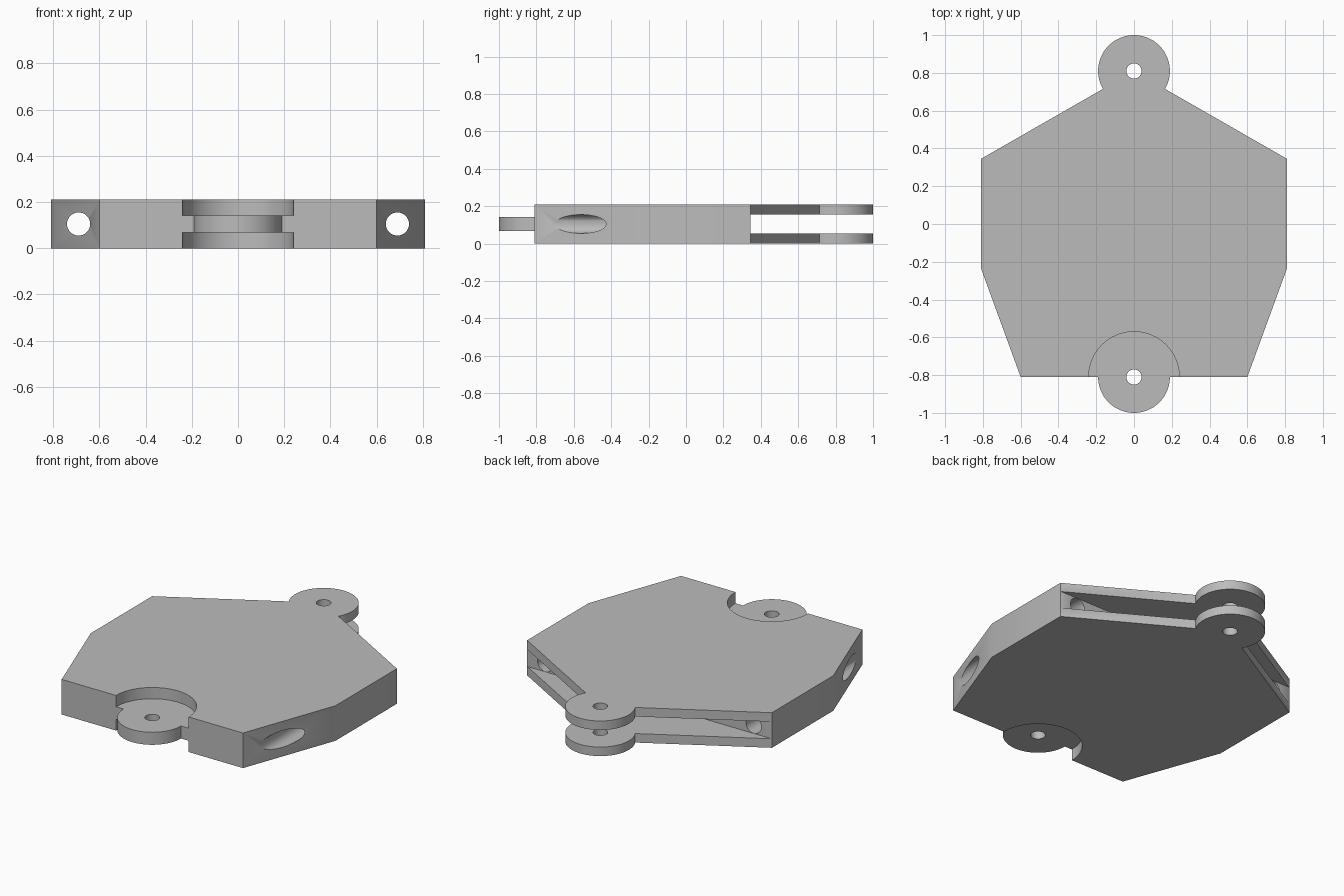
import bpy
import bmesh
import math

cube = bpy.data.objects.get("Cube")
if cube:
    bpy.data.objects.remove(cube, do_unlink=True)

HEIGHT = 0.21
MID = HEIGHT / 2
PIVOT = 0.81         # distance of each hinge pin from the centre
LUG = 0.19           # hinge lug radius
SHOULDER = 0.345     # where the sloping back edges begin

grey = bpy.data.materials.new("light grey")
grey.use_nodes = True
colour = (0.5, 0.5, 0.5, 1)
grey.diffuse_color = colour
grey.node_tree.nodes["Principled BSDF"].inputs["Base Color"].default_value = colour


def arc(cy, radius, start, end, steps):
    angles = [math.radians(start + (end - start) * i / steps) for i in range(steps + 1)]
    return [(radius * math.cos(a), cy + radius * math.sin(a)) for a in angles]


def prism(name, outline, z0, z1):
    """Extrude a counter-clockwise outline from z0 to z1."""
    bm = bmesh.new()
    base = bm.faces.new([bm.verts.new((x, y, z0)) for x, y in outline])
    top = bmesh.ops.extrude_face_region(bm, geom=[base], use_keep_orig=True)
    verts = [g for g in top["geom"] if isinstance(g, bmesh.types.BMVert)]
    bmesh.ops.translate(bm, verts=verts, vec=(0, 0, z1 - z0))
    bmesh.ops.recalc_face_normals(bm, faces=bm.faces)
    mesh = bpy.data.meshes.new(name)
    bm.to_mesh(mesh)
    bm.free()
    mesh.materials.append(grey)
    obj = bpy.data.objects.new(name, mesh)
    bpy.context.collection.objects.link(obj)
    return obj


def cylinder(name, radius, depth, location, rotation=(0, 0, 0)):
    bpy.ops.mesh.primitive_cylinder_add(vertices=64, radius=radius, depth=depth,
                                        location=location, rotation=rotation)
    obj = bpy.context.object
    obj.name = name
    obj.data.materials.append(grey)
    return obj


# Plate outline with a rounded lug at the front and the back
right_side = [(0.6, -PIVOT), (0.81, -0.235), (0.81, SHOULDER)]
left_side = [(-x, y) for x, y in reversed(right_side)]
outline = (arc(-PIVOT, LUG, 180, 360, 40) + right_side
           + arc(PIVOT, LUG, -30, 210, 52) + left_side)
plate = prism("hinged_plate", outline, 0, HEIGHT)

cutters = []

# Slot that splits the back into an upper and a lower leaf
slot_y = SHOULDER + 0.001
slot = [(-1, slot_y), (1, slot_y), (1, 1.2), (-1, 1.2)]
cutters.append(prism("slot_cutter", slot, MID - 0.051, MID + 0.051))

# Round recesses that leave only the middle tongue at the front
for side in (-1, 1):
    cutters.append(cylinder("recess_cutter", 0.24, 0.4,
                            (0, -PIVOT, MID + side * 0.2375)))

# Pin holes
for y in (-PIVOT, PIVOT):
    cutters.append(cylinder("pin_hole_cutter", 0.04, 1, (0, y, MID)))

# Long bores running from the slanted front sides into the slot
for side in (-1, 1):
    cutters.append(cylinder("bore_cutter", 0.05, 2, (side * 0.69, -0.2, MID),
                            (math.pi / 2, 0, 0)))

bpy.ops.object.select_all(action="DESELECT")
plate.select_set(True)
bpy.context.view_layer.objects.active = plate
for cutter in cutters:
    cutter.hide_render = True
    cut = plate.modifiers.new("cut", "BOOLEAN")
    cut.operation = "DIFFERENCE"
    cut.solver = "EXACT"
    cut.object = cutter
    bpy.ops.object.modifier_apply(modifier=cut.name)
    bpy.data.objects.remove(cutter, do_unlink=True)

bpy.ops.object.shade_smooth_by_angle(angle=math.radians(30))
